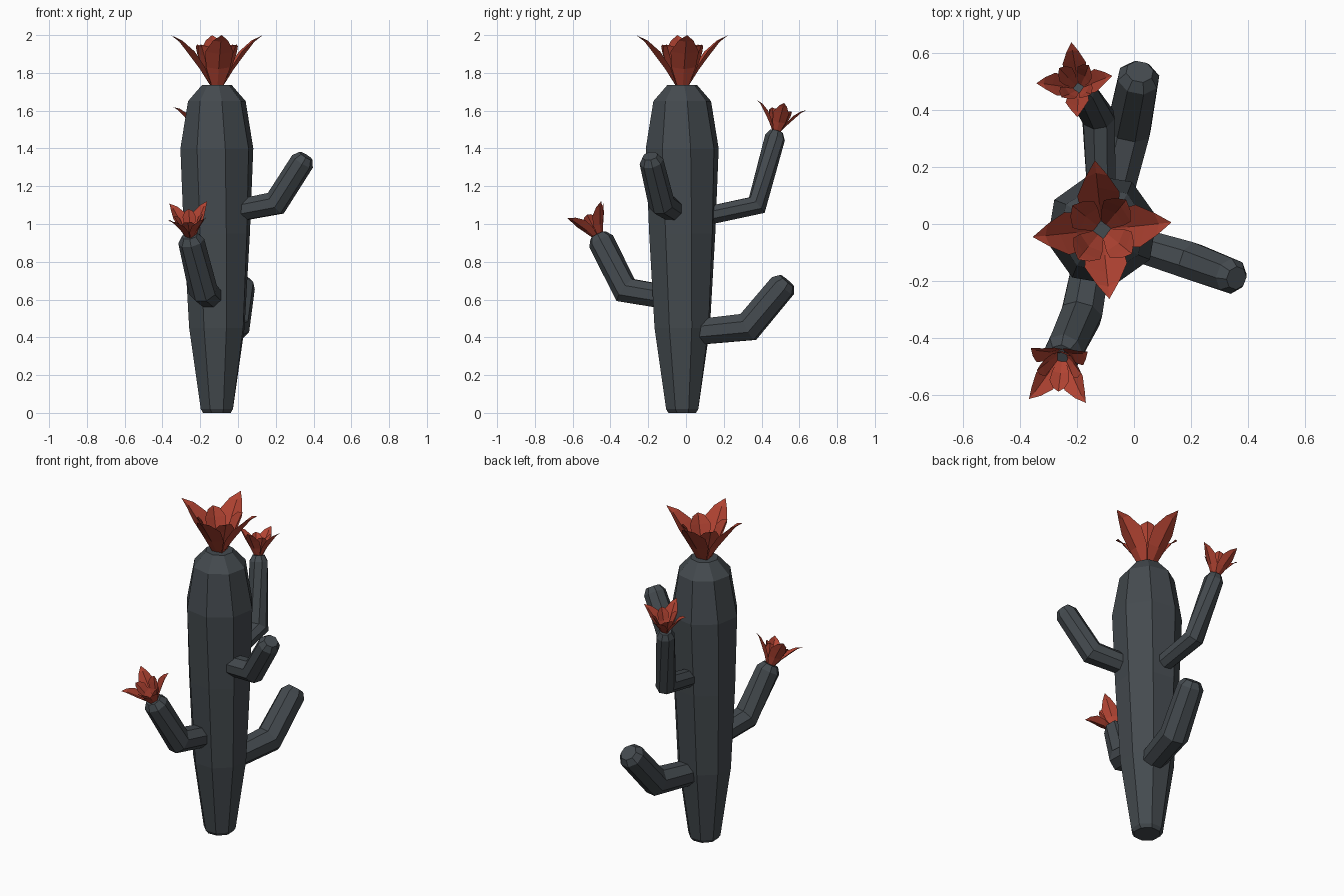
import bpy
import bmesh
import math
from mathutils import Vector, Matrix

cube = bpy.data.objects.get("Cube")
if cube:
    bpy.data.objects.remove(cube)


def make_material(name, color):
    mat = bpy.data.materials.new(name)
    mat.use_nodes = True
    mat.diffuse_color = color
    mat.node_tree.nodes["Principled BSDF"].inputs["Base Color"].default_value = color
    return mat


SLATE = make_material("slate_grey", (0.058, 0.069, 0.078, 1))
RED = make_material("petal_red", (0.44, 0.056, 0.032, 1))


def finish(bm, name, mat):
    mesh = bpy.data.meshes.new(name)
    bm.to_mesh(mesh)
    bm.free()
    mesh.materials.append(mat)
    obj = bpy.data.objects.new(name, mesh)
    bpy.context.collection.objects.link(obj)
    return obj


def tube(name, path, radii, sides=8, start=0.0, twist=0.0):
    """Faceted tube lofted through the path, with closed ends."""
    bm = bmesh.new()
    pts = [Vector(p) for p in path]
    rings = []
    for i, (p, r) in enumerate(zip(pts, radii)):
        before = (p - pts[max(i - 1, 0)]).normalized()
        after = (pts[min(i + 1, len(pts) - 1)] - p).normalized()
        axis = (before + after).normalized()
        side = Vector((0, 1, 0)) if axis.z > 0.99 else axis.cross(Vector((0, 0, 1))).normalized()
        up = side.cross(axis)
        ring = []
        for k in range(sides):
            a = start + twist * i + math.tau * k / sides
            ring.append(bm.verts.new(p + r * (math.cos(a) * side + math.sin(a) * up)))
        rings.append(ring)
    for low, high in zip(rings, rings[1:]):
        for k in range(sides):
            n = (k + 1) % sides
            bm.faces.new((low[k], low[n], high[n], high[k]))
    bm.faces.new(rings[0][::-1])
    bm.faces.new(rings[-1])
    bmesh.ops.recalc_face_normals(bm, faces=bm.faces)
    return finish(bm, name, SLATE)


# Each petal row: distance from axis, height, half width, fold of the edges
OUTER = [(0.03, 0.0, 0.03, 0.0), (0.09, 0.09, 0.065, 0.02),
         (0.15, 0.17, 0.075, 0.025), (0.2, 0.235, 0.04, 0.012), (0.245, 0.27, 0, 0)]
INNER = [(0.02, 0.0, 0.02, 0.0), (0.075, 0.09, 0.05, 0.015),
         (0.105, 0.16, 0.06, 0.02), (0.125, 0.205, 0.035, 0.01), (0.135, 0.22, 0, 0)]


def petal(bm, rows, angle):
    turn = Matrix.Rotation(angle, 3, 'Z')
    grid = []
    for r, z, w, fold in rows:
        mid = bm.verts.new(turn @ Vector((r, 0, z)))
        if w == 0:
            grid.append([mid])
            continue
        left, right = [bm.verts.new(turn @ Vector((r - fold, s * w, z + fold / 2)))
                       for s in (-1, 1)]
        grid.append([left, mid, right])
    for a, b in zip(grid, grid[1:]):
        for k in (0, 1):
            if len(b) == 1:
                bm.faces.new((a[k], a[k + 1], b[0]))
            else:
                bm.faces.new((a[k], a[k + 1], b[k + 1], b[k]))


def flower(name, base, axis, scale, spin):
    """Four long outer petals around four short inner ones."""
    bm = bmesh.new()
    for k in range(4):
        petal(bm, OUTER, spin + k * math.pi / 2)
        petal(bm, INNER, spin + (k + 0.5) * math.pi / 2)
    obj = finish(bm, name, RED)
    tilt = Vector((0, 0, 1)).rotation_difference(Vector(axis)).to_matrix().to_4x4()
    obj.matrix_world = Matrix.Translation(base) @ tilt @ Matrix.Scale(scale, 4)


# Trunk
levels = [(0, 0.078), (0.02, 0.092), (0.45, 0.155), (0.95, 0.182),
          (1.4, 0.198), (1.65, 0.155), (1.735, 0.08)]
tube("trunk", [(-0.112, -0.02, z) for z, r in levels], [r for z, r in levels],
     start=math.radians(20), twist=math.radians(3))


# Arms: root, elbow and tip, with a bevelled end
def arm(name, root, elbow, tip, r, tip_scale=0.65):
    root, elbow, tip = Vector(root), Vector(elbow), Vector(tip)
    direction = (tip - elbow).normalized()
    tube(name, [root, elbow, tip - direction * 0.035, tip],
         [r * 0.95, r * 1.1, r, r * tip_scale], start=math.pi / 8)
    return direction


arm("left_arm", (-0.06, -0.05, 1.06), (0.2, -0.13, 1.11), (0.36, -0.19, 1.36), 0.064)
arm("low_back_arm", (-0.09, 0.03, 0.425), (-0.02, 0.33, 0.455), (0.02, 0.535, 0.7), 0.076)
arm("high_back_arm", (-0.112, 0.05, 1.03), (-0.125, 0.375, 1.1), (-0.195, 0.48, 1.49), 0.055)
arm("front_arm", (-0.13, -0.03, 0.6), (-0.185, -0.32, 0.65), (-0.255, -0.465, 0.94), 0.07)

# Blossoms
flower("top_flower", (-0.112, -0.02, 1.73), (0, 0, 1), 1.0, math.radians(6))
flower("back_flower", (-0.195, 0.478, 1.485), (-0.1, 0.2, 1), 0.55, math.radians(5))
flower("front_flower", (-0.252, -0.462, 0.93), (-0.1, -0.5, 1), 0.58, math.radians(42))
